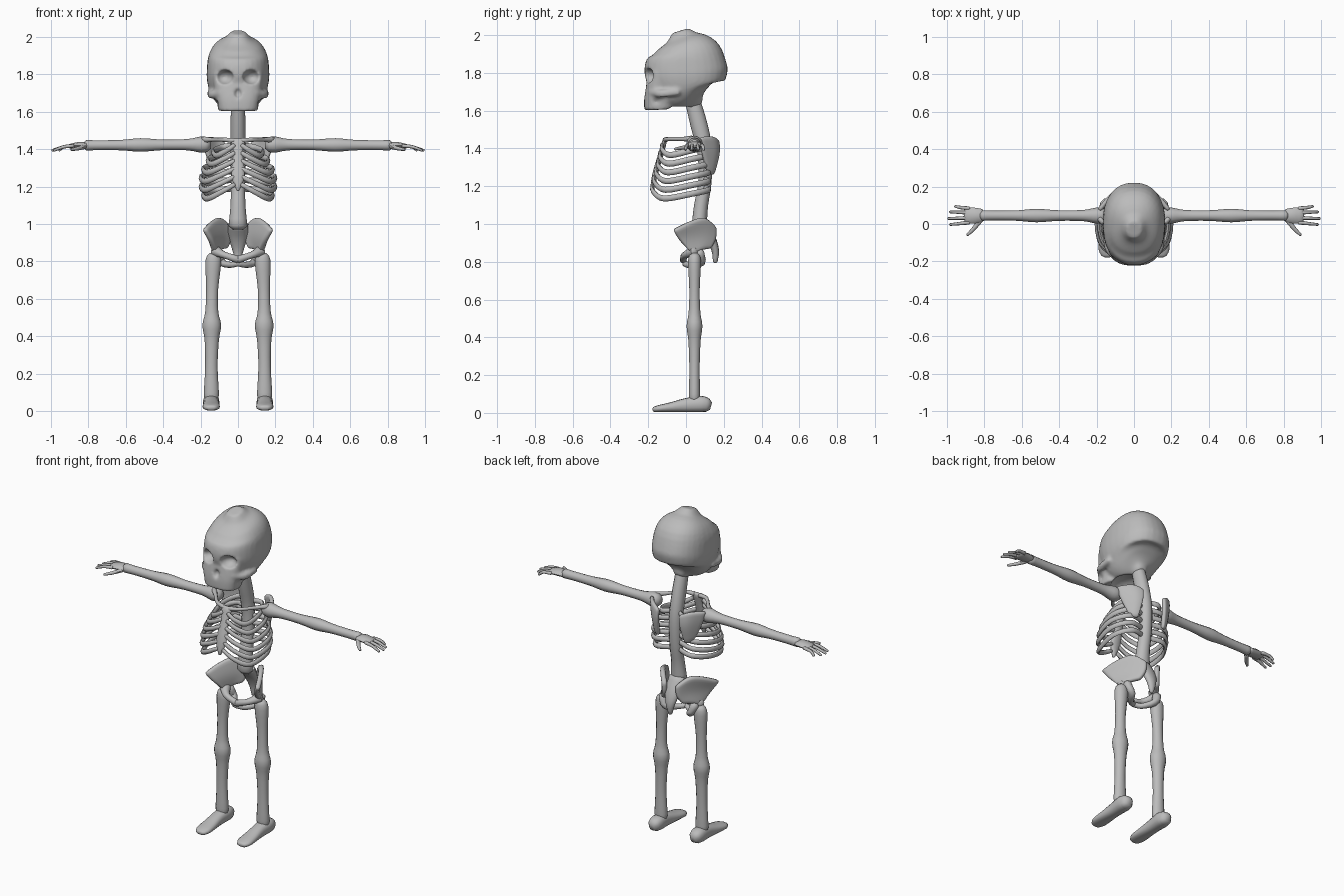
import bpy, bmesh, math
from mathutils import Vector

cube = bpy.data.objects.get("Cube")
if cube:
    bpy.data.objects.remove(cube)

bone = bpy.data.materials.new("bone_grey")
bone.use_nodes = True
GREY = (.5, .5, .5, 1)
bone.diffuse_color = GREY
bone.node_tree.nodes["Principled BSDF"].inputs["Base Color"].default_value = GREY
X, Y, Z = Vector((1, 0, 0)), Vector((0, 1, 0)), Vector((0, 0, 1))


def finish(bm, name, mirror=False, solid=0):
    """Turn a bmesh into a smooth object, optionally thickened and mirrored."""
    bmesh.ops.recalc_face_normals(bm, faces=bm.faces)
    mesh = bpy.data.meshes.new(name)
    bm.to_mesh(mesh)
    bm.free()
    mesh.materials.append(bone)
    obj = bpy.data.objects.new(name, mesh)
    bpy.context.collection.objects.link(obj)
    bpy.ops.object.select_all(action='DESELECT')
    obj.select_set(True)
    bpy.context.view_layer.objects.active = obj
    bpy.ops.object.shade_smooth_by_angle(angle=math.radians(50))
    if solid:
        mod = obj.modifiers.new("thickness", 'SOLIDIFY')
        mod.thickness, mod.offset = solid, 0
        sub = obj.modifiers.new("soften", 'SUBSURF')
        sub.levels = sub.render_levels = 1
    if mirror:
        obj.modifiers.new("mirror", 'MIRROR').use_mirror_merge = False
    return obj


def spline(pts, steps):
    """Catmull-Rom interpolation of equal-length tuples."""
    pts = [Vector(p) for p in pts]
    ext = [2 * pts[0] - pts[1]] + pts + [2 * pts[-1] - pts[-2]]
    out = []
    for a, b, c, d in zip(ext, ext[1:], ext[2:], ext[3:]):
        for k in range(steps):
            t = k / steps
            out.append(b + (c - a) * (t / 2) + (a * 2 - b * 5 + c * 4 - d) * (t * t / 2)
                       + (b * 3 - a - c * 3 + d) * (t ** 3 / 2))
    return out + [pts[-1]]


def loft(bm, stations, side=X, sides=12, steps=3, power=2, round_end=True):
    """Sweep a (super)ellipse through stations x, y, z, radius along side, other radius."""
    st = spline(stations, steps)
    cen = [Vector(s[:3]) for s in st]
    rad = [(s[3], s[4]) for s in st]
    if round_end:
        for i, j in ((0, 1), (-1, -2)):
            push = (cen[i] - cen[j]).normalized() * min(rad[i]) * .5
            new_c, new_r = cen[i] + push, (rad[i][0] * .55, rad[i][1] * .55)
            cen.insert(0 if i == 0 else len(cen), new_c)
            rad.insert(0 if i == 0 else len(rad), new_r)
    rings = []
    for i, (c, (ru, rv)) in enumerate(zip(cen, rad)):
        t = (cen[min(i + 1, len(cen) - 1)] - cen[max(i - 1, 0)]).normalized()
        u = (side - t * side.dot(t)).normalized()
        v = t.cross(u)
        ring = []
        for k in range(sides):
            a = math.tau * k / sides
            cu, sv = [math.copysign(abs(f) ** (2 / power), f) for f in (math.cos(a), math.sin(a))]
            ring.append(bm.verts.new(c + u * ru * cu + v * rv * sv))
        rings.append(ring)
    for r, q in zip(rings, rings[1:]):
        for k in range(sides):
            n = (k + 1) % sides
            bm.faces.new((r[k], r[n], q[n], q[k]))
    bm.faces.new(rings[0])
    bm.faces.new(rings[-1])


def bone_part(name, paths, mirror=True, **opts):
    bm = bmesh.new()
    for p in paths:
        loft(bm, p, **opts)
    return finish(bm, name, mirror)


def sheet(name, rows, thick):
    """Curved plate through rows of control points."""
    bm = bmesh.new()
    lines = [spline(r, 3) for r in rows]
    grid = [[bm.verts.new(p) for p in spline(col, 3)] for col in zip(*lines)]
    for a, b in zip(grid, grid[1:]):
        for k in range(len(a) - 1):
            bm.faces.new((a[k], a[k + 1], b[k + 1], b[k]))
    return finish(bm, name, True, thick)


# Skull: cranium, face block and cheek arches fused, then sockets cut
bm = bmesh.new()
loft(bm, [(0, .05, 1.645, .05, .05), (0, .03, 1.67, .11, .12), (0, .01, 1.71, .15, .185),
          (0, .003, 1.77, .166, .213), (0, 0, 1.83, .166, .22), (0, 0, 1.9, .157, .195),
          (0, -.01, 1.955, .125, .145), (0, -.02, 1.99, .07, .08)], sides=32, power=2.3)
loft(bm, [(0, -.143, 1.605, .105, .078), (0, -.145, 1.66, .115, .077), (0, -.14, 1.71, .125, .075),
          (0, -.11, 1.78, .14, .1)], sides=24, power=2.8, round_end=False)
for s in (-1, 1):
    loft(bm, [(s * .09, -.185, 1.7, .02, .02), (s * .14, -.13, 1.69, .018, .022),
              (s * .15, -.04, 1.7, .015, .02)])
skull = finish(bm, "skull")


def remesh(obj):
    mod = obj.modifiers.new("fuse", 'REMESH')
    mod.mode, mod.voxel_size = 'VOXEL', .008


remesh(skull)
cutters = []
for loc, size in (((.075, -.225, 1.785), (.052, .075, .042)), ((-.075, -.225, 1.785), (.052, .075, .042)),
                  ((0, -.225, 1.7), (.022, .03, .03)), ((0, -.07, 1.605), (.08, .1, .05)),
                  ((.125, -.16, 1.645), (.022, .03, .02)), ((-.125, -.16, 1.645), (.022, .03, .02))):
    bpy.ops.mesh.primitive_uv_sphere_add(segments=24, ring_count=12, radius=1, location=loc)
    cutter = bpy.context.object
    cutter.scale = size
    cutter.hide_render = True
    cutters.append(cutter)
    mod = skull.modifiers.new("socket", 'BOOLEAN')
    mod.operation, mod.object = 'DIFFERENCE', cutter
remesh(skull)
smooth = skull.modifiers.new("soften", 'SMOOTH')
smooth.factor, smooth.iterations = .5, 4
bpy.context.view_layer.update()
skull.data = bpy.data.meshes.new_from_object(skull.evaluated_get(bpy.context.evaluated_depsgraph_get()))
skull.modifiers.clear()
skull.data.shade_smooth()
for cutter in cutters:
    bpy.data.objects.remove(cutter)

# Spine, sacrum and breastbone
bone_part("spine", [[(0, .03, 1.67, .036, .04), (0, .07, 1.52, .04, .045), (0, .1, 1.38, .04, .04),
                     (0, .1, 1.22, .038, .035), (0, .08, 1.1, .04, .037), (0, .07, .99, .05, .04)]], False)
bone_part("sacrum", [[(0, .085, 1, .055, .03), (0, .13, .93, .05, .025),
                      (0, .155, .86, .03, .02), (0, .155, .8, .012, .012)]], False)
bone_part("breastbone", [[(0, -.11, 1.45, .04, .012), (0, -.13, 1.38, .026, .014),
                          (0, -.165, 1.26, .036, .014), (0, -.18, 1.18, .008, .01)]], False)

# Ribs: six pairs, widest below the middle
ribs = []
for i in range(6):
    w = .13 + .068 * math.sin(math.pi * i / 7)
    back, front = 1.42 - .046 * i, 1.42 - .042 * i
    yf = -.12 - (1.45 - front) * .24
    ribs.append([(.02, .1, back, .016, .012), (w * .65, .12, back - .01, .016, .011),
                 (w, .03, back - .03, .016, .011), (w * .9, yf * .65, back - .055, .016, .011),
                 (w * .5, yf * .97, (back + front) / 2 - .03, .014, .011), (.02, yf, front, .012, .01)])
bone_part("ribs", ribs, side=Z, sides=8, steps=4)

# Shoulder girdle
bone_part("collarbones", [[(.02, -.11, 1.445, .014, .014), (.08, -.09, 1.45, .011, .011),
                           (.14, -.02, 1.45, .011, .011), (.185, .03, 1.45, .018, .016)]], side=Z, sides=8)
sheet("shoulder_blades", [[(.07, .17, 1.44), (.13, .14, 1.465), (.19, .07, 1.46)],
                          [(.075, .17, 1.37), (.12, .15, 1.38), (.175, .08, 1.39)],
                          [(.09, .14, 1.26), (.11, .13, 1.26), (.13, .11, 1.28)]], .025)

# Arms and hands
AY, AZ = .045, 1.425
bone_part("arms", [[(x, AY, AZ - .006 * x, r, r) for x, r in
                    ((.165, .04), (.2, .043), (.27, .03), (.4, .028), (.52, .036), (.62, .028),
                     (.74, .026), (.81, .028))]], side=Y)
hand = [[(.81, AY, 1.418, .035, .018), (.85, AY, 1.42, .042, .018), (.9, AY, 1.415, .042, .012)]]
for y, tip in ((.083, .955), (.06, .983), (.033, .992), (.008, .982)):
    spread = y + (y - AY) * .3
    hand.append([(.88, y, 1.417, .011, .01), (.93, (y + spread) / 2, 1.412, .009, .009),
                 (tip, spread, 1.393, .007, .007)])
hand.append([(.82, .02, 1.412, .014, .012), (.86, -.03, 1.402, .011, .01), (.89, -.058, 1.397, .007, .007)])
bone_part("hands", hand, side=Y, sides=8)

# Pelvis: flared wings plus the lower ring
sheet("hip_wings", [[(.035, .16, .98), (.095, .1, 1.035), (.145, .02, 1.015), (.185, -.07, .97)],
                    [(.04, .155, .92), (.08, .1, .94), (.12, .03, .93), (.155, -.04, .92)],
                    [(.06, .13, .87), (.1, .08, .86), (.12, .045, .84), (.125, .015, .86)]], .03)
bone_part("pelvis_ring", [[(.12, .045, .855, .03, .032), (.075, -.005, .835, .018, .02), (0, -.015, .81, .02, .018)],
                          [(.11, .07, .85, .026, .026), (.085, .08, .795, .02, .022),
                           (.04, .02, .782, .016, .016), (0, -.005, .79, .016, .016)]], side=Z)

# Legs and feet
bone_part("legs", [[(x, .045, z, a, b) for x, z, a, b in
                    ((.13, .83, .035, .03), (.132, .79, .042, .035), (.138, .65, .032, .028),
                     (.14, .53, .035, .032), (.14, .46, .05, .043), (.14, .38, .038, .033),
                     (.142, .24, .033, .028), (.142, .1, .04, .03), (.142, .07, .036, .028))]], sides=14)
bone_part("feet", [[(.143, y, z, a, z - .004) for y, z, a in
                    ((.115, .04, .036), (.08, .047, .044), (0, .041, .04), (-.08, .03, .045),
                     (-.14, .023, .045), (-.17, .018, .03))]], power=2.4, sides=16)
